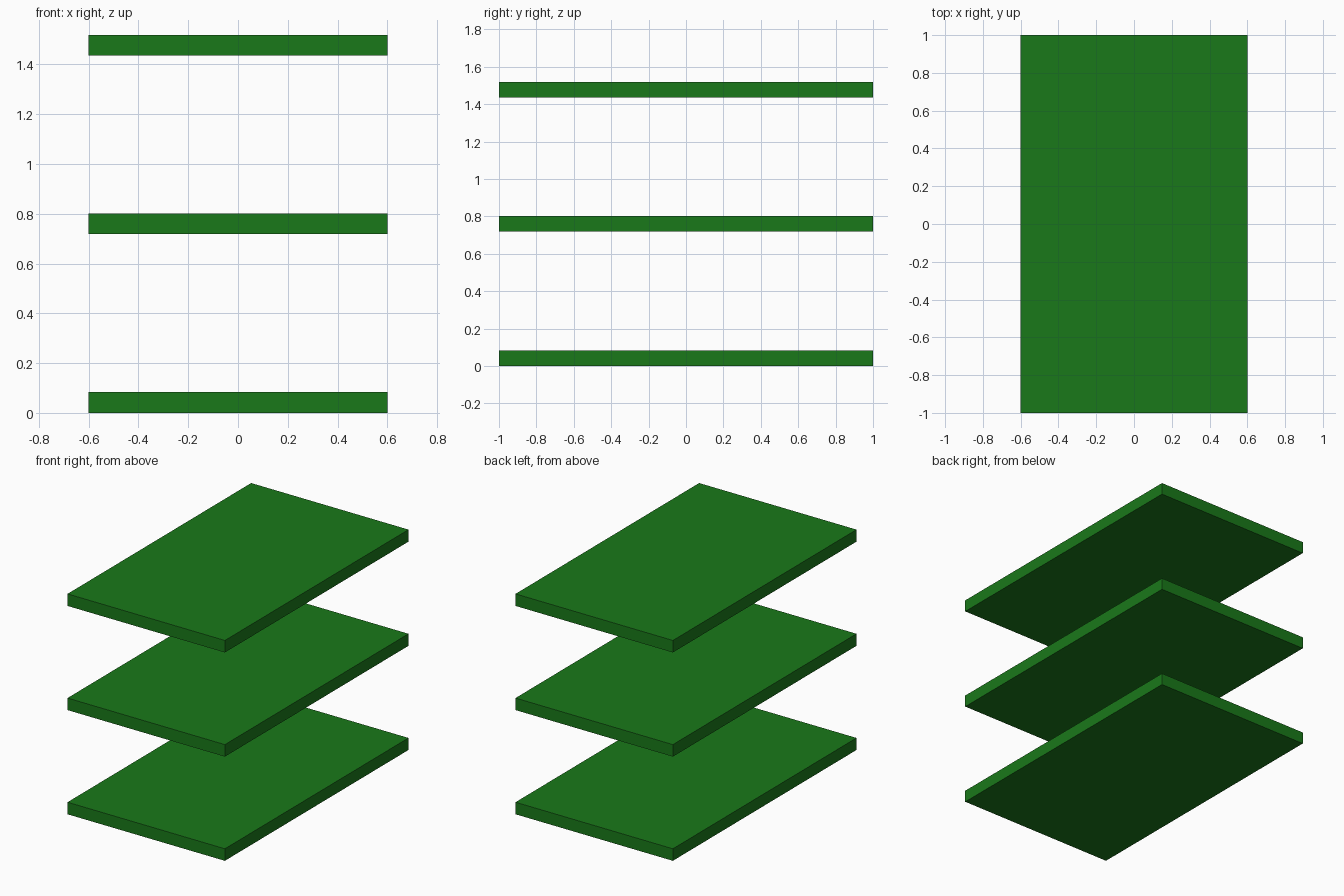
import bpy

if "Cube" in bpy.data.objects:
    bpy.data.objects.remove(bpy.data.objects["Cube"])

WIDTH, DEPTH, THICK = 1.2, 2.0, 0.083
SPACING = 0.718

green = bpy.data.materials.new("green")
green.diffuse_color = (0.01, 0.19, 0.01, 1)
green.use_nodes = True
green.node_tree.nodes["Principled BSDF"].inputs["Base Color"].default_value = green.diffuse_color


def add_shelf(name, bottom):
    bpy.ops.mesh.primitive_cube_add(size=1, location=(0, 0, bottom + THICK / 2))
    shelf = bpy.context.object
    shelf.name = name
    shelf.scale = (WIDTH, DEPTH, THICK)
    bpy.ops.object.transform_apply(location=False, rotation=False, scale=True)
    shelf.data.materials.append(green)


# Three identical, evenly spaced flat panels
for i, name in enumerate(("lower_panel", "middle_panel", "upper_panel")):
    add_shelf(name, i * SPACING)
